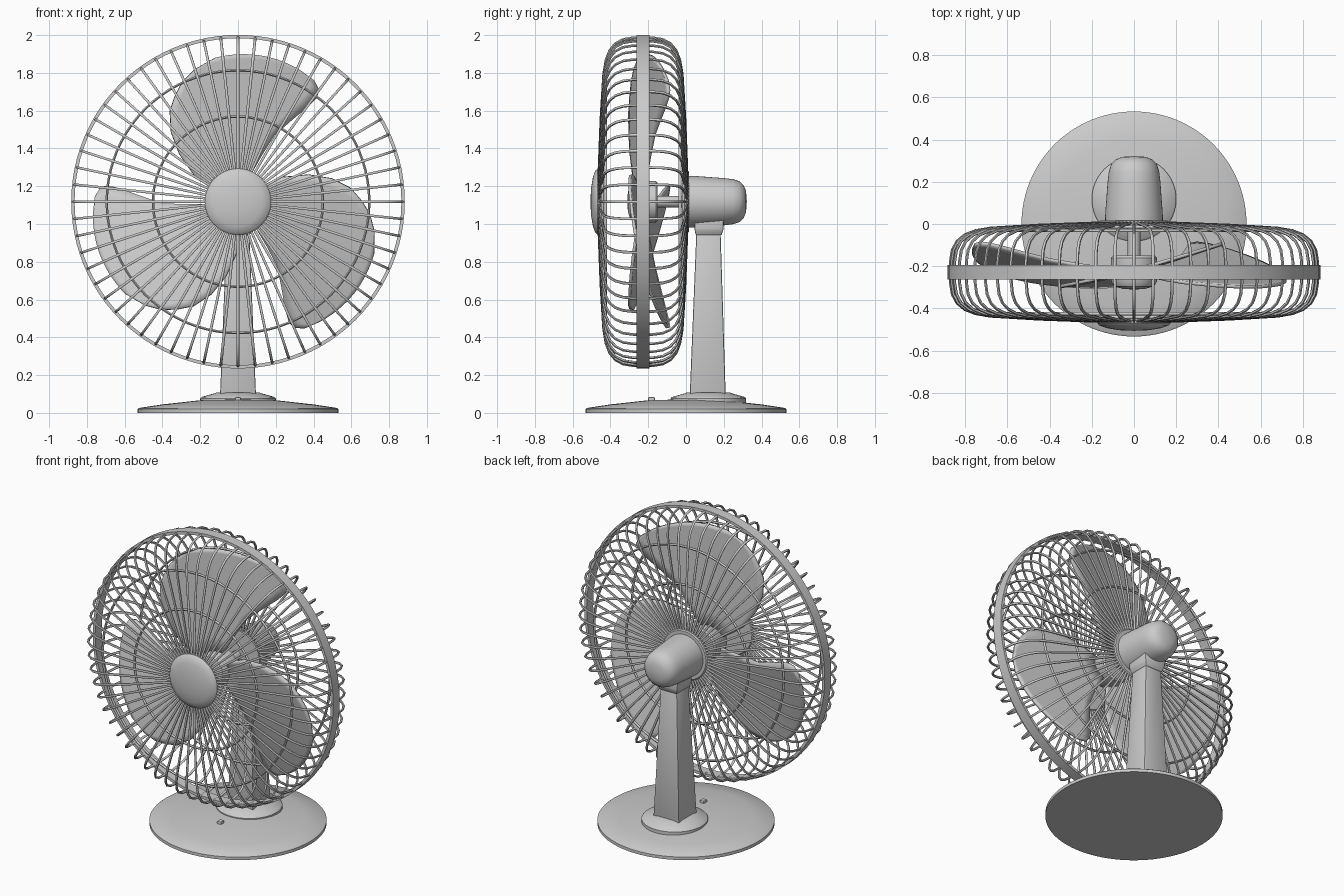
import bpy, bmesh, math
from mathutils import Vector

if "Cube" in bpy.data.objects:
    bpy.data.objects.remove(bpy.data.objects["Cube"])

CZ, CY = 1.118, -0.228      # fan axis height, middle plane of the cage


def finish(name, bm, angle=35, smooth=True):
    bmesh.ops.remove_doubles(bm, verts=bm.verts, dist=1e-5)
    bmesh.ops.recalc_face_normals(bm, faces=bm.faces)
    me = bpy.data.meshes.new(name)
    bm.to_mesh(me)
    bm.free()
    ob = bpy.data.objects.new(name, me)
    bpy.context.collection.objects.link(ob)
    bpy.ops.object.select_all(action='DESELECT')
    bpy.context.view_layer.objects.active = ob
    ob.select_set(True)
    if smooth:
        bpy.ops.object.shade_smooth_by_angle(angle=math.radians(angle))
    return ob


def lathe(name, profile, place, n=64, closed=False):
    """Revolve (radius, height) points; place(u, v, h) maps to space."""
    bm = bmesh.new()
    rings = [[bm.verts.new(place(r * math.cos(2 * math.pi * i / n),
                                 r * math.sin(2 * math.pi * i / n), h))
              for i in range(n)] for r, h in profile]
    pairs = list(zip(rings, rings[1:]))
    if closed:
        pairs.append((rings[-1], rings[0]))
    for a, b in pairs:
        for i in range(n):
            j = (i + 1) % n
            bm.faces.new((a[i], a[j], b[j], b[i]))
    return finish(name, bm)


def upright(cy):
    return lambda u, v, h: (u, cy + v, h)


def on_axis(u, v, h):
    return (u, h, CZ + v)


def loft_box(name, sections, bevel):
    """Stack of rectangles (half x, y min, y max, z)."""
    bm = bmesh.new()
    loops = [[bm.verts.new(p) for p in ((-w, a, z), (w, a, z), (w, b, z), (-w, b, z))]
             for w, a, b, z in sections]
    for p, q in zip(loops, loops[1:]):
        for i in range(4):
            j = (i + 1) % 4
            bm.faces.new((p[i], p[j], q[j], q[i]))
    bm.faces.new(loops[0])
    bm.faces.new(loops[-1])
    bmesh.ops.bevel(bm, geom=bm.edges[:], offset=bevel, segments=2, affect='EDGES', profile=0.5)
    return finish(name, bm, 40)


def wires(name, paths, radius, cyclic=False):
    cu = bpy.data.curves.new(name, 'CURVE')
    cu.dimensions = '3D'
    cu.bevel_depth = radius
    cu.bevel_resolution = 1
    for pts in paths:
        sp = cu.splines.new('POLY')
        sp.points.add(len(pts) - 1)
        for p, co in zip(sp.points, pts):
            p.co = (*co, 1)
        sp.use_cyclic_u = cyclic
    ob = bpy.data.objects.new(name, cu)
    bpy.context.collection.objects.link(ob)
    bpy.ops.object.select_all(action='DESELECT')
    bpy.context.view_layer.objects.active = ob
    ob.select_set(True)
    bpy.ops.object.convert(target='MESH')
    bpy.ops.object.shade_smooth_by_angle(angle=math.radians(60))
    return ob


# Base disc, collar and control buttons
lathe("base", [(0, 0), (.533, 0), (.533, .02), (.525, .026), (.4, .045), (.2, .067), (0, .072)],
      upright(0), 96)
lathe("base_collar", [(0, .04), (.2, .04), (.2, .076), (.193, .084), (.13, .102), (.11, .109), (0, .11)],
      upright(.118))
for i in range(4):
    x = -.054 + .036 * i
    loft_box(f"button_{i + 1}", [(.015, -.2, -.165, .055), (.015, -.2, -.165, .084)], .005)

# Post and neck
loft_box("post", [(.095, .02, .21, .095), (.06, .055, .183, .96)], .008)
loft_box("neck", [(.062, .052, .188, .94), (.074, .045, .198, .97), (.078, .045, .2, 1.06)], .006)

# Motor housing and rear mounting plate
lathe("motor_housing", [(0, .005), (.137, .005), (.136, .05), (.125, .2), (.119, .25), (.108, .283),
                        (.088, .305), (.055, .318), (0, .322)], on_axis)
lathe("rear_plate", [(0, -.012), (.165, -.012), (.165, .01), (.158, .017), (0, .017)], on_axis)
lathe("motor_shaft", [(0, -.16), (.03, -.16), (.03, 0), (0, 0)], on_axis, 24)

# Front cap
lathe("front_cap", [(0, -.45), (.168, -.45), (.175, -.456), (.175, -.468), (.165, -.48),
                    (.13, -.493), (.07, -.503), (0, -.506)], on_axis)

# Cage rim band
lathe("cage_rim", [(.883, CY - .034), (.883, CY + .034), (.865, CY + .034), (.865, CY - .034)],
      on_axis, 96, closed=True)

# Cage wires, front and rear
half = [(.1, .235), (.45, .222), (.68, .208), (.75, .196), (.80, .177), (.838, .146),
        (.86, .105), (.869, .05), (.87, 0)]
for name, side in (("front_grille", -1), ("rear_grille", 1)):
    paths = []
    for k in range(60):
        a = 2 * math.pi * k / 60
        paths.append([(r * math.cos(a), CY + side * d, CZ + r * math.sin(a)) for r, d in half])
    wires(name, paths, .0075)
    hoops = []
    for r, d in ((.45, .214), (.695, .197)):
        hoops.append([(r * math.cos(t * math.pi / 40), CY + side * d, CZ + r * math.sin(t * math.pi / 40))
                      for t in range(80)])
    wires(name + "_hoops", hoops, .0075, True)

# Blade hub
lathe("blade_hub", [(0, -.15), (.1, -.15), (.11, -.16), (.11, -.27), (.095, -.295), (.05, -.308), (0, -.31)],
      on_axis, 48)

# Blades: each row is right angle, right radius, left angle, left radius
rows = [(66, .09, 155, .09), (64, .2, 152, .19), (63, .28, 149, .27), (61.5, .40, 141, .40),
        (56, .54, 134, .51), (53.8, .62, 127, .60), (53, .69, 121, .65), (54, .73, 115, .70),
        (58, .757, 108, .738), (65, .77, 99, .772)]
COLS = 14
mid = math.radians(93)
for b in range(3):
    turn = math.radians(120 * b)
    bm = bmesh.new()
    grid = []
    for ar, rr, al, rl in rows:
        line = []
        for c in range(COLS + 1):
            u = c / COLS
            a = math.radians(ar + (al - ar) * u)
            r = rr + (rl - rr) * u + (.012 * math.sin(math.pi * u) if rr > .7 else 0)
            off = -r * math.sin(a - mid)               # sideways distance gives the pitch
            y = -.222 + .25 * off - .018 * math.cos(off * 4)
            line.append(bm.verts.new((r * math.cos(a + turn), y + .012, CZ + r * math.sin(a + turn))))
        grid.append(line)
    for p, q in zip(grid, grid[1:]):
        for c in range(COLS):
            bm.faces.new((p[c], p[c + 1], q[c + 1], q[c]))
    ob = finish(f"blade_{b + 1}", bm, 50)
    mod = ob.modifiers.new("thickness", 'SOLIDIFY')
    mod.thickness = .016
    mod.offset = 0
